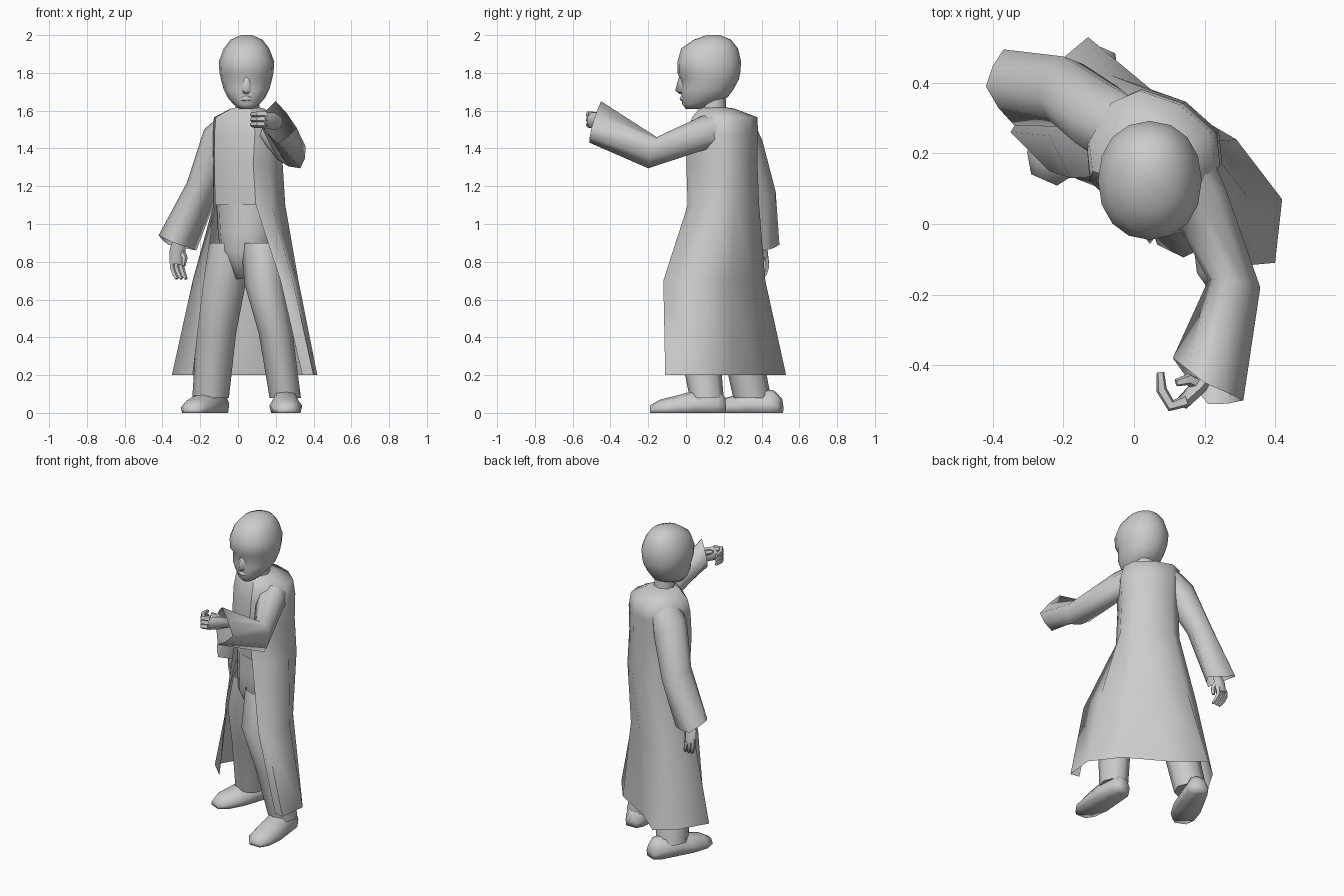
import bpy, bmesh
from math import sin, cos, pi, radians, copysign
from mathutils import Vector as V

cube = bpy.data.objects.get("Cube")
if cube:
    bpy.data.objects.remove(cube, do_unlink=True)

grey = bpy.data.materials.new("plain grey")
grey.use_nodes = True
grey.diffuse_color = (0.6, 0.6, 0.6, 1)
grey.node_tree.nodes["Principled BSDF"].inputs["Base Color"].default_value = (0.6, 0.6, 0.6, 1)


def loft(name, rings, closed=True, cap_start=True, cap_end=True, angle=60):
    """Skin a list of equal-length point rings."""
    bm = bmesh.new()
    rows = [[bm.verts.new(p) for p in ring] for ring in rings]
    n = len(rows[0])
    for a, b in zip(rows, rows[1:]):
        for i in range(n if closed else n - 1):
            j = (i + 1) % n
            bm.faces.new((a[i], a[j], b[j], b[i]))
    if closed and cap_start:
        bm.faces.new(rows[0][::-1])
    if closed and cap_end:
        bm.faces.new(rows[-1])
    bmesh.ops.recalc_face_normals(bm, faces=bm.faces)
    mesh = bpy.data.meshes.new(name)
    bm.to_mesh(mesh)
    bm.free()
    mesh.materials.append(grey)
    ob = bpy.data.objects.new(name, mesh)
    bpy.context.collection.objects.link(ob)
    bpy.ops.object.select_all(action='DESELECT')
    ob.select_set(True)
    bpy.context.view_layer.objects.active = ob
    bpy.ops.object.shade_smooth_by_angle(angle=radians(angle))


def ring(x, y, z, rx, ry, n=10, yaw=0, power=1.0):
    """Level ellipse, first point at the front, going round by the left side.
    A power below 1 makes it squarer."""
    t = radians(yaw)
    left, front = V((cos(t), sin(t), 0)), V((sin(t), -cos(t), 0))
    pts = []
    for i in range(n):
        s, c = sin(2 * pi * i / n), cos(2 * pi * i / n)
        pts.append(V((x, y, z)) + left * rx * copysign(abs(s) ** power, s)
                   + front * ry * copysign(abs(c) ** power, c))
    return pts


def sleeve_ring(corners, bulge=1.35):
    """Four corners with rounded midpoints between them."""
    pts = [V(c) for c in corners]
    mid = sum(pts, V()) / 4
    out = []
    for i, p in enumerate(pts):
        m = (p + pts[(i + 1) % 4]) / 2
        out += [p, mid + (m - mid) * bulge]
    return out


def limb(name, path, radii, n=6, flat=1.0):
    """Tube along a path, used for fingers and palms."""
    path = [V(p) for p in path]
    rings = []
    for i, (p, r) in enumerate(zip(path, radii)):
        d = (path[min(i + 1, len(path) - 1)] - path[max(i - 1, 0)]).normalized()
        u = d.cross(V((0, 1, 0))).normalized()
        w = d.cross(u)
        rings.append([p + u * r * cos(2 * pi * k / n) + w * r * flat * sin(2 * pi * k / n)
                      for k in range(n)])
    loft(name, rings)


# Coat: body rings from collar to waist, turned to the model's right
body = [ring(x, y, z, rx, ry, yaw=-30, power=.76) for x, y, z, rx, ry in
        [(.05, .15, 1.62, .045, .045), (.05, .165, 1.61, .085, .09), (.05, .205, 1.565, .175, .155),
         (.055, .195, 1.48, .185, .17), (.052, .19, 1.32, .178, .175), (.06, .198, 1.1, .186, .172)]]

# Open skirt, from the left front edge round the back to the right
mid = [(.225, -.11), (.29, -.12), (.32, .08), (.235, .235), (.08, .355),
       (-.06, .42), (-.16, .38), (-.24, .25), (-.18, .13)]
hem = [(.34, -.1), (.4, -.11), (.42, .07), (.29, .24), (.05, .38),
       (-.13, .53), (-.25, .43), (-.35, .26), (-.24, .15)]
loft("coat", [r[1:] for r in body] + [[(x, y, .7) for x, y in mid], [(x, y, .2) for x, y in hem]],
     closed=False, angle=75)
loft("coat_front", [[r[-1], r[0], r[1]] for r in body], closed=False)

# Sleeves
loft("left_sleeve", [
    sleeve_ring([(.12, .16, 1.59), (.2, .24, 1.55), (.2, .18, 1.42), (.1, .05, 1.48)]),
    sleeve_ring([(.18, .08, 1.57), (.26, .1, 1.5), (.21, .09, 1.39), (.12, .01, 1.46)]),
    sleeve_ring([(.27, -.155, 1.46), (.358, -.18, 1.41), (.33, -.2, 1.295), (.21, -.16, 1.34)], 1.2),
    sleeve_ring([(.2, -.45, 1.65), (.31, -.5, 1.51), (.21, -.51, 1.43), (.11, -.38, 1.54)], 1.1)],
    cap_start=False, cap_end=False, angle=85)
loft("right_sleeve", [
    sleeve_ring([(-.1, .27, 1.57), (-.01, .36, 1.54), (.0, .28, 1.42), (-.07, .17, 1.5)]),
    sleeve_ring([(-.18, .3, 1.5), (-.09, .405, 1.44), (-.03, .33, 1.32), (-.12, .2, 1.42)]),
    sleeve_ring([(-.27, .36, 1.22), (-.2, .475, 1.17), (-.11, .395, 1.15), (-.2, .275, 1.2)], 1.3),
    sleeve_ring([(-.42, .39, .94), (-.37, .495, .89), (-.22, .42, .86), (-.34, .28, .9)], 1.1)],
    cap_start=False, cap_end=False, angle=85)

# Trousers, open at the waist under the coat
loft("trouser_seat", [ring(x, y, z, r, r * .93, yaw=-30) for x, y, z, r in
                      [(.035, .15, .71, .06), (.04, .165, .85, .14), (.052, .185, .97, .165),
                       (.058, .195, 1.1, .178)]], cap_end=False, angle=80)
loft("left_leg", [ring(.125, .085, .9, .11, .11, 8), ring(.14, .03, .68, .105, .125, 8),
                  ring(.2, .06, .42, .09, .11, 8), ring(.25, .11, .08, .083, .09, 8)],
     cap_start=False)
loft("right_leg", [ring(-.04, .2, .9, .11, .11, 8), ring(-.08, .21, .68, .12, .115, 8),
                   ring(-.115, .28, .42, .105, .105, 8), ring(-.145, .35, .08, .097, .1, 8)],
     cap_start=False)


# Shoes: slices from heel to toe, (share of length, half width, height)
def shoe(name, heel, toe):
    heel, toe = V((*heel, 0)), V((*toe, 0))
    side = (toe - heel).cross(V((0, 0, 1))).normalized()
    rings = []
    for t, w, h in [(0, .04, .08), (.1, .066, .12), (.4, .078, .12), (.62, .087, .095),
                    (.87, .076, .07), (1, .04, .04)]:
        c = heel.lerp(toe, t)
        rings.append([c + side * w * a + V((0, 0, h * b)) for a, b in
                      [(-.9, 0), (-1, .4), (-.6, .9), (0, 1), (.6, .9), (1, .4), (.9, 0)]])
    loft(name, rings, angle=85)


shoe("left_shoe", (.25, .21), (.255, -.19))
shoe("right_shoe", (-.09, .5), (-.255, .125))

# Neck
loft("neck", [ring(.05, .15, z, r, r, 8) for z, r in [(1.59, .065), (1.67, .06)]],
     cap_start=False, cap_end=False)

# Head: (height, front, back, half width)
N = 16
head = []
for z, front, back, half in [(1.608, 0, .08, .035), (1.635, -.02, .18, .07), (1.67, -.022, .22, .1),
                             (1.71, -.03, .25, .12), (1.765, -.03, .28, .135),
                             (1.8, -.045, .287, .143), (1.86, -.045, .292, .147),
                             (1.93, -.025, .275, .12), (1.975, .04, .24, .085),
                             (2, .11, .18, .03)]:
    head.append(ring(.045, (front + back) / 2, z, half, (back - front) / 2, N, power=.93))
for i in (1, 2, N - 2, N - 1):          # eye sockets
    head[4][i].y += .012
for p in head[0] + head[1]:             # underside slopes up to the nape
    p.z += max(0, p.y - .08) * .2
loft("head", head, angle=80)

# Nose and lips
loft("nose", [[(.045 - w, -.015, z), (.045, y, z - .004), (.045 + w, -.015, z)]
              for z, y, w in [(1.692, -.034, .022), (1.71, -.057, .032), (1.785, -.037, .018)]], angle=90)
loft("lips", [[(.045 - w, -.015, z), (.045, y, z), (.045 + w, -.015, z)]
              for z, y, w in [(1.65, -.024, .02), (1.662, -.034, .035), (1.678, -.027, .02)]], angle=90)

# Left hand, half closed
limb("left_palm", [(.22, -.4, 1.53), (.185, -.46, 1.545), (.135, -.51, 1.55)],
     [.034, .045, .042], flat=.5)
for k in range(3):
    z = 1.58 - k * .027
    limb("left_finger", [(.15, -.5, z), (.105, -.515, z), (.078, -.47, z), (.075, -.42, z)],
         [.019, .018, .016, .011], n=5)
limb("left_thumb", [(.19, -.46, 1.55), (.155, -.44, 1.575), (.12, -.45, 1.585)], [.018, .018, .011], n=5)

# Right hand, hanging
limb("right_palm", [(-.31, .39, .93), (-.32, .41, .86), (-.325, .42, .79)],
     [.03, .042, .038], flat=.6)
for k in range(3):
    x = -.348 + k * .024
    limb("right_finger", [(x, .42, .815), (x, .425, .77), (x + .012, .415, .735), (x + .025, .4, .71)],
         [.017, .016, .014, .009], n=5)
limb("right_thumb", [(-.3, .41, .86), (-.283, .395, .82), (-.288, .39, .78)], [.017, .017, .01], n=5)
